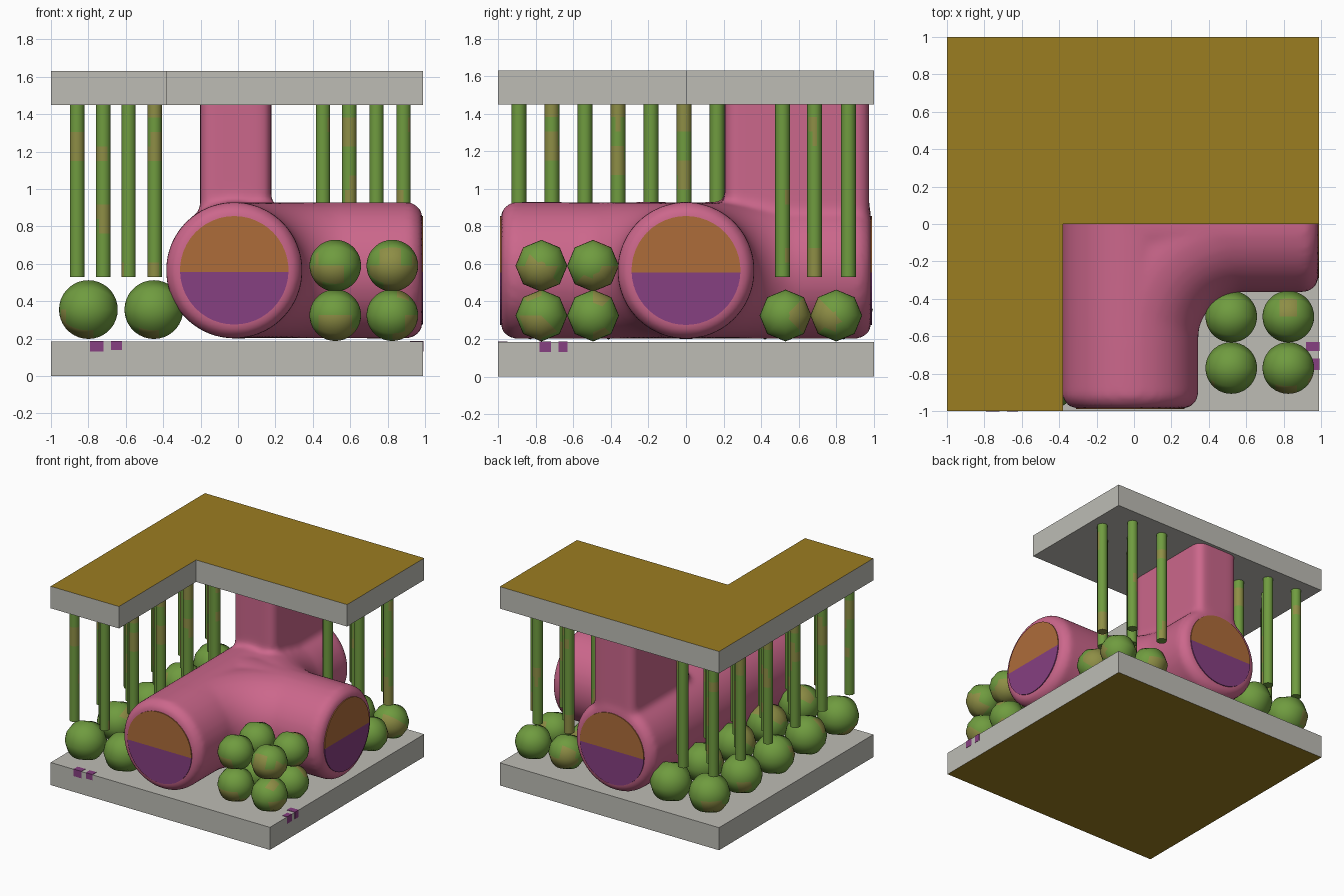
import bpy, bmesh, math
from mathutils import Vector, Matrix

if "Cube" in bpy.data.objects:
    bpy.data.objects.remove(bpy.data.objects["Cube"])


def mat(name, rgb):
    m = bpy.data.materials.new(name)
    m.diffuse_color = (*rgb, 1)
    m.use_nodes = True
    m.node_tree.nodes["Principled BSDF"].inputs["Base Color"].default_value = m.diffuse_color
    return m


GREY = mat("stone grey", (0.51, 0.505, 0.46))
GOLD = mat("ochre gold", (0.33, 0.205, 0.015))
PINK = mat("rose pink", (0.60, 0.135, 0.26))
ORANGE = mat("burnt orange", (0.42, 0.15, 0.042))
PURPLE = mat("plum purple", (0.24, 0.05, 0.22))
GREEN = mat("leaf green", (0.16, 0.33, 0.05))
OLIVE = mat("olive tan", (0.27, 0.27, 0.06))


def finish(bm, name, mats, smooth=False, rule=None):
    bm.normal_update()
    for f in bm.faces:
        f.smooth = smooth
        if rule:
            f.material_index = int(rule(f))
    me = bpy.data.meshes.new(name)
    bm.to_mesh(me)
    bm.free()
    ob = bpy.data.objects.new(name, me)
    bpy.context.collection.objects.link(ob)
    for m in mats:
        me.materials.append(m)
    return ob


def slab(name, outline, z0, z1, rule):
    bm = bmesh.new()
    f = bm.faces.new([bm.verts.new((x, y, z0)) for x, y in outline])
    top = bmesh.ops.extrude_face_region(bm, geom=[f])["geom"]
    bmesh.ops.translate(bm, vec=(0, 0, z1 - z0),
                        verts=[v for v in top if isinstance(v, bmesh.types.BMVert)])
    if f.is_valid and len(f.link_loops if hasattr(f, "link_loops") else f.loops) == 0:
        bm.faces.remove(f)
    bmesh.ops.recalc_face_normals(bm, faces=bm.faces)
    return finish(bm, name, [GREY, GOLD], rule=rule)


# base slab (gold underneath) and L-shaped top slab (gold on top)
slab("base_slab", [(-1, -1), (0.99, -1), (0.99, 1), (-1, 1)], 0, 0.185,
     lambda f: f.normal.z < -0.5)
slab("top_slab", [(-1, -1), (-0.38, -1), (-0.38, 0), (0.99, 0), (0.99, 1), (-1, 1)],
     1.45, 1.63, lambda f: f.normal.z > 0.5)

# T-shaped channel: straight tubes, corner elbows and upright neck, fused by remesh
CX, CZ, R = -0.02, 0.565, 0.365


def tube(bm, path, n=40):
    rings = []
    for x, y, dx, dy, r in path:
        s = Vector((dy, -dx, 0))
        rings.append([bm.verts.new(Vector((x, y, CZ)) + s * r * math.cos(a)
                                   + Vector((0, 0, r * math.sin(a))))
                      for a in (2 * math.pi * i / n for i in range(n))])
    faces = [bm.faces.new(rings[0]), bm.faces.new(rings[-1])]
    for a, b in zip(rings, rings[1:]):
        faces += [bm.faces.new((a[i], a[(i + 1) % n], b[(i + 1) % n], b[i])) for i in range(n)]
    bmesh.ops.recalc_face_normals(bm, faces=faces)


bm = bmesh.new()
tube(bm, [(CX, y, 0, 1, r) for y, r in
          ((-0.985, 0.32), (-0.93, R), (0.93, R), (0.985, 0.32))])
tube(bm, [(x, 0, 1, 0, r) for x, r in ((-0.02, R), (0.93, R), (0.985, 0.32))])
E = 0.62
for s in (-1, 1):
    arc = [math.pi / 2 * i / 12 for i in range(13)]
    tube(bm, [(CX + E - E * math.cos(a), s * (E - E * math.sin(a)),
               math.sin(a), -s * math.cos(a), R - 0.004) for a in arc])
neck = bmesh.ops.create_cube(bm, size=1, matrix=Matrix.Translation((-0.012, 0.59, 1.1))
                             @ Matrix.Diagonal((0.38, 0.77, 0.85, 1)))["verts"]
edges = {e for v in neck for e in v.link_edges
         if abs(e.verts[0].co.z - e.verts[1].co.z) > 0.1}
bmesh.ops.bevel(bm, geom=list(edges), offset=0.06, segments=3, profile=0.5, affect='EDGES')
channel = finish(bm, "pink_channel", [PINK], True)
mod = channel.modifiers.new("fuse", 'REMESH')
mod.mode, mod.voxel_size, mod.use_smooth_shade = 'VOXEL', 0.022, True
mod = channel.modifiers.new("soften", 'SMOOTH')
mod.factor, mod.iterations = 0.5, 8


# two-tone plates on the three open ends
def half_disc(name, origin, side, out, lo, material):
    bm = bmesh.new()
    r, zc, n = 0.29, 0.01, 24
    a0 = math.asin(-zc / r)
    a = (a0, math.pi - a0) if not lo else (math.pi - a0, 2 * math.pi + a0)
    pts = []
    for i in range(n + 1):
        t = a[0] + (a[1] - a[0]) * i / n
        pts.append(Vector(origin) + Vector(side) * r * math.cos(t)
                   + Vector((0, 0, r * math.sin(t))))
    o = Vector(out)
    back = [bm.verts.new(p - o * 0.004) for p in pts]
    front = [bm.verts.new(p + o * 0.004) for p in pts]
    bm.faces.new(back)
    bm.faces.new(front)
    for i in range(n + 1):
        j = (i + 1) % (n + 1)
        bm.faces.new((back[i], back[j], front[j], front[i]))
    bmesh.ops.recalc_face_normals(bm, faces=bm.faces)
    finish(bm, name, [material])


for tag, o, side, out in (("front", (CX, -0.986, CZ), (1, 0, 0), (0, -1, 0)),
                          ("back", (CX, 0.986, CZ), (1, 0, 0), (0, 1, 0)),
                          ("right", (0.986, 0, CZ), (0, 1, 0), (1, 0, 0))):
    half_disc(tag + "_end_upper", o, side, out, False, ORANGE)
    half_disc(tag + "_end_lower", o, side, out, True, PURPLE)


# mottled green and olive faces
def mottle(f):
    c = f.calc_center_median()
    return math.sin(13 * c.x + 5 * c.z) + math.sin(17 * c.y - 4 * c.x) + math.sin(19 * c.z + 3 * c.y) > 1.3


# balls: eight-sided about the x axis
def balls(name, spots, r):
    bm = bmesh.new()
    for p in spots:
        bmesh.ops.create_uvsphere(bm, u_segments=8, v_segments=18, radius=r,
                                  matrix=Matrix.Translation(p) @ Matrix.Rotation(math.pi / 2, 4, 'Y'))
    finish(bm, name, [GREEN, OLIVE], True, mottle)


balls("left_balls", [(x, -0.83 + 0.417 * i, 0.355) for x in (-0.8, -0.45) for i in range(5)], 0.157)
balls("front_right_balls", [(x, y, z) for x in (0.52, 0.825) for y in (-0.77, -0.495)
                            for z in (0.325, 0.59)], 0.138)
balls("back_right_balls", [(x, y, 0.325) for x in (0.52, 0.825) for y in (0.53, 0.80)], 0.138)


# staggered hanging stalks
def stalks(name, spots):
    bm = bmesh.new()
    for x, y in spots:
        bmesh.ops.create_cone(bm, cap_ends=True, segments=10, radius1=0.04, radius2=0.04,
                              depth=0.93, matrix=Matrix.Translation((x, y, 0.995)))
    for i in range(1, 12):
        bmesh.ops.bisect_plane(bm, geom=bm.verts[:] + bm.edges[:] + bm.faces[:],
                               plane_co=(0, 0, 0.53 + i * 0.0775), plane_no=(0, 0, 1))
    ob = finish(bm, name, [GREEN, OLIVE], True, mottle)
    bpy.context.view_layer.objects.active = ob
    ob.select_set(True)
    bpy.ops.object.shade_smooth_by_angle(angle=math.radians(50))
    ob.select_set(False)


stalks("left_stalks", [(x, -0.89 + 0.176 * i) for i in range(11)
                       for x in ((-0.86, -0.585) if i % 2 == 0 else (-0.72, -0.445))])
stalks("right_stalks", [(0.455, 0.515), (0.74, 0.515), (0.595, 0.685), (0.885, 0.685),
                        (0.455, 0.865), (0.74, 0.865)])


# small purple stains wrapping over the base edges
def stain(name, lo, hi):
    lo, hi = Vector(lo), Vector(hi)
    bm = bmesh.new()
    bmesh.ops.create_cube(bm, size=1, matrix=Matrix.Translation((lo + hi) / 2)
                          @ Matrix.Diagonal((*(hi - lo), 1)))
    finish(bm, name, [PURPLE])


stain("front_stain_a", (-0.79, -1.002, 0.13), (-0.72, -0.95, 0.188))
stain("front_stain_b", (-0.68, -1.002, 0.14), (-0.62, -0.95, 0.188))
stain("right_stain_a", (0.95, -0.78, 0.13), (0.992, -0.72, 0.188))
stain("right_stain_b", (0.92, -0.68, 0.13), (0.992, -0.63, 0.188))
